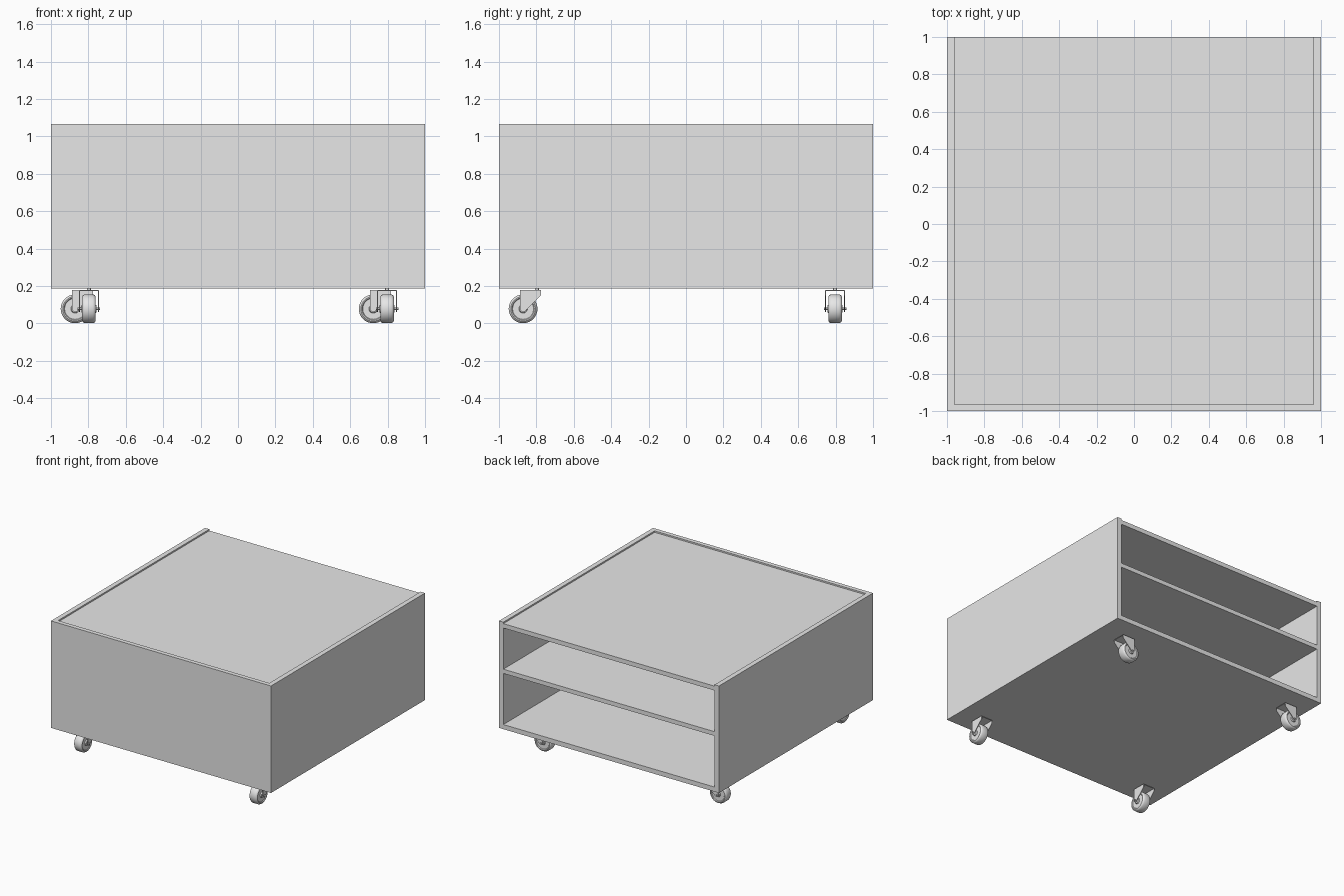
import bpy, bmesh, math
from mathutils import Matrix, Vector

if "Cube" in bpy.data.objects:
    bpy.data.objects.remove(bpy.data.objects["Cube"], do_unlink=True)

grey = bpy.data.materials.new("plain grey")
grey.use_nodes = True
colour = (0.8, 0.8, 0.8, 1)
grey.diffuse_color = colour
grey.node_tree.nodes["Principled BSDF"].inputs["Base Color"].default_value = colour


def make_object(name, bm, smooth=False):
    bmesh.ops.recalc_face_normals(bm, faces=bm.faces)
    mesh = bpy.data.meshes.new(name)
    bm.to_mesh(mesh)
    bm.free()
    mesh.materials.append(grey)
    obj = bpy.data.objects.new(name, mesh)
    bpy.context.collection.objects.link(obj)
    if smooth:
        bpy.ops.object.select_all(action="DESELECT")
        obj.select_set(True)
        bpy.context.view_layer.objects.active = obj
        bpy.ops.object.shade_smooth_by_angle(angle=math.radians(35))
    return obj


def add_box(bm, low, high):
    low, high = Vector(low), Vector(high)
    matrix = Matrix.Translation((low + high) / 2) @ Matrix.Diagonal((*(high - low), 1))
    bmesh.ops.create_cube(bm, size=1, matrix=matrix)


def board(name, low, high):
    bm = bmesh.new()
    add_box(bm, low, high)
    return make_object(name, bm)


# Cabinet: open at the back, with a slightly sunken top board
BASE, TOP, WALL, RECESS = 0.187, 1.066, 0.04, 0.012
INNER = 1 - WALL
FRONT = -1 + 0.036
for side, sign in (("left", 1), ("right", -1)):
    xs = sorted((sign * INNER, sign))
    board(side + "_side_panel", (xs[0], -1, BASE), (xs[1], 1, TOP))
board("front_panel", (-INNER, -1, BASE), (INNER, FRONT, TOP))
for name, low, high in (("bottom_board", BASE, 0.225),
                        ("middle_shelf", 0.645, 0.68),
                        ("top_board", 1.018, TOP - RECESS)):
    board(name, (-INNER, FRONT, low), (INNER, 1, high))

# Casters: swivel bracket, axle, stem and wheel, trailing towards local -y
AXLE = Vector((0, -0.074, 0.078))
PLATE_TOP, ARM_OUT, GAUGE = 0.178, 0.053, 0.004


def add_rod(bm, radius, length, matrix):
    bmesh.ops.create_cone(bm, cap_ends=True, segments=16, radius1=radius,
                          radius2=radius, depth=length, matrix=matrix)


def bracket_mesh():
    bm = bmesh.new()
    add_box(bm, (-ARM_OUT, -0.09, PLATE_TOP - GAUGE), (ARM_OUT, 0.022, PLATE_TOP))
    # Arm outline: square top corners and a rounded end about the axle
    outline = [(-0.09, PLATE_TOP), (0.022, PLATE_TOP), (0.022, 0.15)]
    for step in range(9):
        angle = math.radians(-45 - 135 * step / 8)
        outline.append((AXLE.y + 0.016 * math.cos(angle), AXLE.z + 0.016 * math.sin(angle)))
    for x in (-ARM_OUT, ARM_OUT - GAUGE):
        face = bm.faces.new([bm.verts.new((x, y, z)) for y, z in outline])
        new = bmesh.ops.extrude_face_region(bm, geom=[face])["geom"]
        verts = [v for v in new if isinstance(v, bmesh.types.BMVert)]
        bmesh.ops.translate(bm, verts=verts, vec=(GAUGE, 0, 0))
    along_x = Matrix.Translation(AXLE) @ Matrix.Rotation(math.pi / 2, 4, "Y")
    add_rod(bm, 0.006, 0.12, along_x)
    add_rod(bm, 0.01, BASE - PLATE_TOP + 0.004,
            Matrix.Translation((0, 0, (BASE + PLATE_TOP) / 2)))
    return bm


def wheel_mesh():
    # Half section (offset along axle, radius), mirrored to the other side
    half = [(0.04, 0), (0.04, 0.02), (0.03, 0.023), (0.03, 0.056), (0.035, 0.06),
            (0.036, 0.066), (0.031, 0.073), (0.022, 0.077)]
    section = half + [(-x, r) for x, r in reversed(half)]
    bm = bmesh.new()
    verts = [bm.verts.new(AXLE + Vector((x, 0, r))) for x, r in section]
    edges = [bm.edges.new(pair) for pair in zip(verts, verts[1:])]
    bmesh.ops.spin(bm, geom=verts + edges, cent=AXLE, axis=(1, 0, 0),
                   angle=math.tau, steps=32, use_duplicate=False)
    bmesh.ops.remove_doubles(bm, verts=bm.verts, dist=0.0001)
    return bm


PIVOT = 0.797
for end, y, turn in (("front", -PIVOT, 0), ("back", PIVOT, -math.pi / 2)):
    for side, x in (("left", PIVOT), ("right", -PIVOT)):
        for part, build in (("bracket", bracket_mesh), ("wheel", wheel_mesh)):
            caster = make_object(f"{end}_{side}_caster_{part}", build(), smooth=True)
            caster.location = (x, y, 0)
            caster.rotation_euler.z = turn
